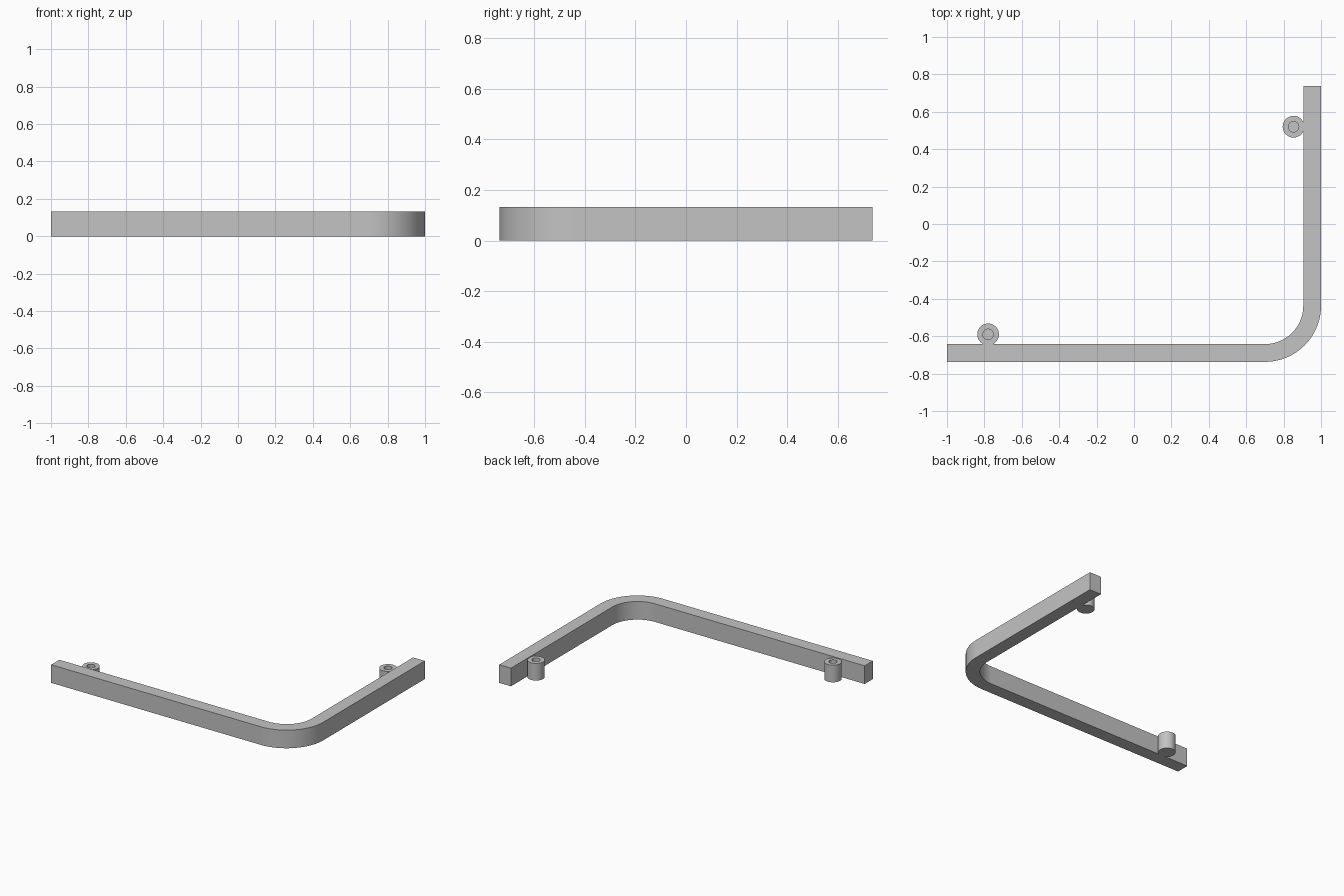
import bpy, bmesh, math
from math import cos, sin, pi

cube = bpy.data.objects.get("Cube")
if cube:
    bpy.data.objects.remove(cube, do_unlink=True)

HALF_X, HALF_Y = 1.0, 0.737
WIDTH, HEIGHT = 0.095, 0.133
CORNER_R = 0.30

grey = bpy.data.materials.new("plain grey")
grey.use_nodes = True
colour = (0.55, 0.55, 0.55, 1)
grey.diffuse_color = colour
grey.node_tree.nodes["Principled BSDF"].inputs["Base Color"].default_value = colour


def finish(bm, name):
    bmesh.ops.recalc_face_normals(bm, faces=bm.faces)
    mesh = bpy.data.meshes.new(name)
    bm.to_mesh(mesh)
    bm.free()
    mesh.materials.append(grey)
    obj = bpy.data.objects.new(name, mesh)
    bpy.context.collection.objects.link(obj)
    bpy.ops.object.select_all(action='DESELECT')
    obj.select_set(True)
    bpy.context.view_layer.objects.active = obj
    bpy.ops.object.shade_smooth_by_angle(angle=math.radians(35))
    return obj


def side_path(offset, steps=32):
    """One edge of the bent bar, offset inward from the outer edge."""
    cx, cy, r = HALF_X - CORNER_R, CORNER_R - HALF_Y, CORNER_R - offset
    arc = [(cx + r * sin(a), cy - r * cos(a))
           for a in (pi / 2 * i / steps for i in range(steps + 1))]
    return [(-HALF_X, offset - HALF_Y)] + arc + [(HALF_X - offset, HALF_Y)]


# Bent bar: a rectangular section carried along the two edge paths
bm = bmesh.new()
rings = []
for (ox, oy), (ix, iy) in zip(side_path(0), side_path(WIDTH)):
    rings.append([bm.verts.new(p) for p in
                  ((ox, oy, 0), (ix, iy, 0), (ix, iy, HEIGHT), (ox, oy, HEIGHT))])
for a, b in zip(rings, rings[1:]):
    for k in range(4):
        n = (k + 1) % 4
        bm.faces.new((a[k], a[n], b[n], b[k]))
bm.faces.new(rings[0])
bm.faces.new(rings[-1])
finish(bm, "bent_bar")


# Screw bosses: round posts with a blind hole in the top
def screw_boss(name, x, y, radius=0.058, hole=0.028, top=0.126, floor=0.03):
    bm = bmesh.new()
    profile = [(0, 0), (radius, 0), (radius, top), (hole, top), (hole, floor), (0, floor)]
    verts = [bm.verts.new((r, 0, z)) for r, z in profile]
    edges = [bm.edges.new(pair) for pair in zip(verts, verts[1:])]
    bmesh.ops.spin(bm, geom=verts + edges, cent=(0, 0, 0), axis=(0, 0, 1),
                   angle=2 * pi, steps=48, use_duplicate=False)
    bmesh.ops.remove_doubles(bm, verts=bm.verts, dist=0.0001)
    finish(bm, name).location = (x, y, 0)


screw_boss("long_arm_boss", -0.78, -0.59)
screw_boss("short_arm_boss", 0.853, 0.52)
